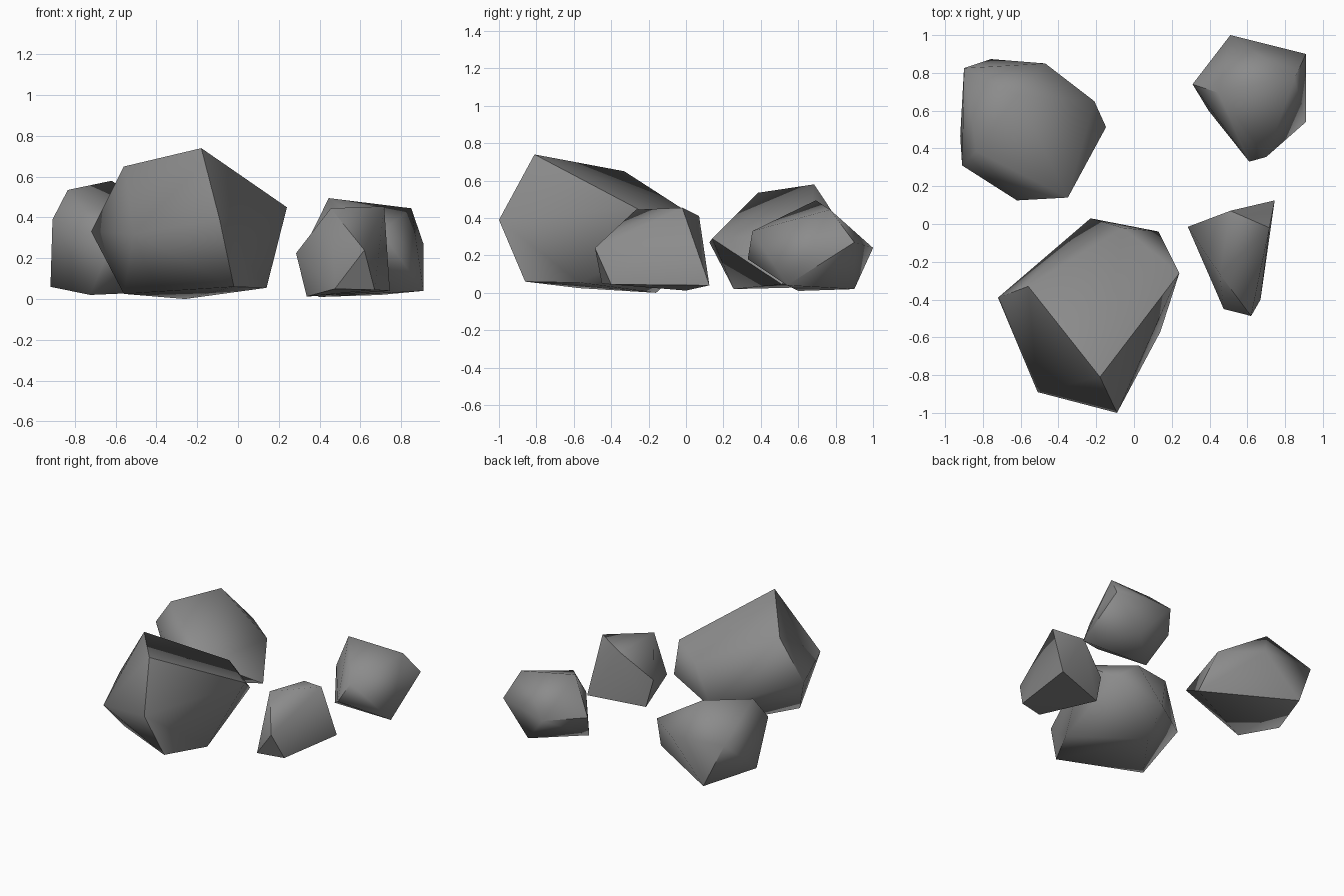
import bpy, bmesh, math

stone = bpy.data.materials.new("stone_grey")
stone.diffuse_color = (0.26, 0.26, 0.26, 1)


def rock(name, corners):
    """Chiselled boulder: convex hull around a few corner points."""
    bm = bmesh.new()
    for c in corners:
        bm.verts.new(c)
    bmesh.ops.convex_hull(bm, input=bm.verts[:])
    loose = [v for v in bm.verts if not v.link_faces]
    bmesh.ops.delete(bm, geom=loose, context='VERTS')
    bmesh.ops.recalc_face_normals(bm, faces=bm.faces[:])
    mesh = bpy.data.meshes.new(name)
    bm.to_mesh(mesh)
    bm.free()
    mesh.materials.append(stone)
    # soft shading with only the hardest ridges kept sharp
    mesh.shade_smooth()
    mesh.set_sharp_from_angle(angle=math.radians(60))
    obj = bpy.data.objects.new(name, mesh)
    bpy.context.collection.objects.link(obj)
    return obj


# largest boulder, front left
rock("large_boulder", [
    (-.18, -.81, .74), (-.56, -.33, .65), (-.06, -.02, .45), (.24, -.26, .45),
    (-.72, -.39, .33), (-.51, -.89, .32), (-.09, -1.0, .39), (.13, -.04, .30),
    (-.23, .03, .17), (.14, -.57, .055), (-.02, -.86, .06), (-.56, -.57, .025),
    (-.26, -.16, 0)])

# medium boulder, back left
rock("medium_boulder", [
    (-.835, .385, .535), (-.62, .685, .58), (-.91, .31, .39), (-.90, .825, .36),
    (-.47, .85, .33), (-.21, .65, .32), (-.35, .14, .29), (-.62, .125, .27),
    (-.92, .465, .06), (-.148, .513, .045), (-.757, .873, .035), (-.725, .255, .02)])

# small rock, back right
rock("small_rock_back", [
    (.445, .695, .495), (.85, .77, .445), (.70, .355, .33), (.91, .90, .27),
    (.51, 1.0, .24), (.31, .74, .22), (.61, .33, .18), (.91, .54, .04),
    (.70, .90, .02), (.395, .60, .01)])

# small rock, front right
rock("small_rock_front", [
    (.455, -.267, .445), (.717, -.02, .455), (.51, .07, .41), (.62, -.487, .24),
    (.285, -.015, .225), (.475, -.45, .05), (.67, -.40, .045), (.745, .125, .04),
    (.337, 0, .012)])
